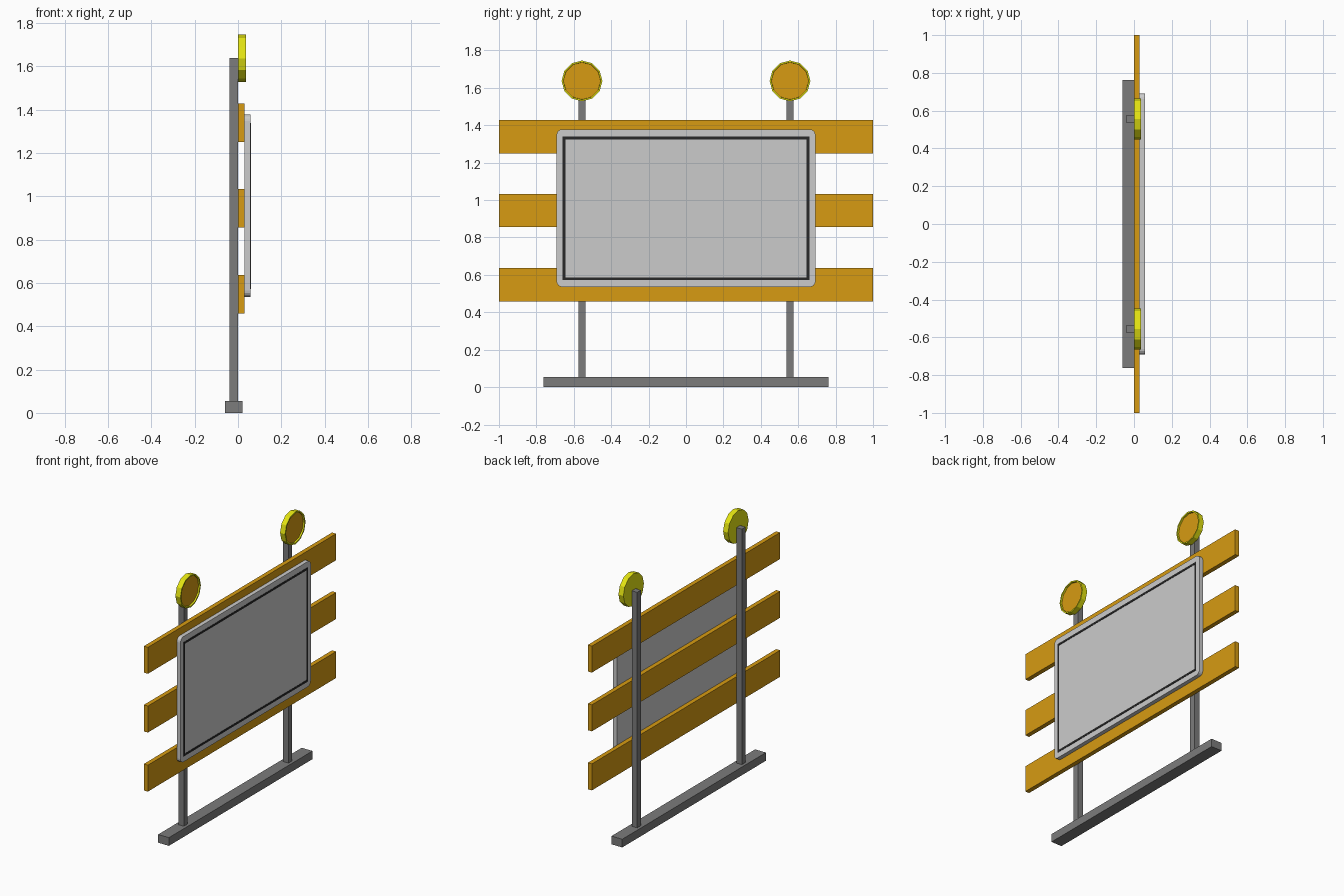
import bpy, bmesh, math
from mathutils import Matrix

cube = bpy.data.objects.get("Cube")
if cube:
    bpy.data.objects.remove(cube, do_unlink=True)


def material(name, rgb):
    m = bpy.data.materials.new(name)
    m.use_nodes = True
    m.diffuse_color = (*rgb, 1)
    m.node_tree.nodes["Principled BSDF"].inputs["Base Color"].default_value = (*rgb, 1)
    return m


ORANGE = material("orange", (0.68, 0.33, 0.006))
YELLOW = material("yellow", (0.78, 0.78, 0.006))
STEEL = material("steel grey", (0.2, 0.2, 0.2))
PANEL = material("light grey", (0.6, 0.6, 0.6))
BLACK = material("black", (0.02, 0.02, 0.02))


def finish(name, bm, *mats):
    bmesh.ops.recalc_face_normals(bm, faces=bm.faces)
    mesh = bpy.data.meshes.new(name)
    bm.to_mesh(mesh)
    bm.free()
    for m in mats:
        mesh.materials.append(m)
    obj = bpy.data.objects.new(name, mesh)
    bpy.context.collection.objects.link(obj)
    return obj


def box(name, xs, ys, zs, mat):
    bm = bmesh.new()
    size = [b - a for a, b in (xs, ys, zs)]
    mid = [(a + b) / 2 for a, b in (xs, ys, zs)]
    bmesh.ops.create_cube(bm, size=1, matrix=Matrix.Translation(mid) @ Matrix.Diagonal((*size, 1)))
    return finish(name, bm, mat)


# Base rail and planks
box("base_rail", (-0.06, 0.02), (-0.763, 0.763), (0, 0.055), STEEL)
for name, z in (("lower", 0.547), ("middle", 0.944), ("upper", 1.339)):
    box(name + "_plank", (0, 0.03), (-1, 1), (z - 0.089, z + 0.089), ORANGE)


# Lamp: twelve-sided housing with a recessed lens
def lamp(name, y, z, radius=0.109, depth=0.037):
    bm = bmesh.new()
    place = Matrix.Translation((depth / 2, y, z)) @ Matrix.Rotation(math.pi / 2, 4, 'Y')
    bmesh.ops.create_cone(bm, cap_ends=True, segments=12, radius1=radius,
                          radius2=radius, depth=depth, matrix=place)
    bm.normal_update()
    lens = max(bm.faces, key=lambda f: f.calc_center_median().x)
    bmesh.ops.inset_region(bm, faces=[lens], thickness=0.009)
    bmesh.ops.inset_region(bm, faces=[lens], thickness=0.001, depth=-0.01)
    lens.material_index = 1
    finish(name, bm, YELLOW, ORANGE)


for side, y in (("left", 0.556), ("right", -0.556)):
    box(side + "_post", (-0.04, 0), (y - 0.02, y + 0.02), (0.055, 1.638), STEEL)
    lamp(side + "_lamp", y, 1.637)

# Sign board with rounded corners
sign = box("sign_board", (0.03, 0.057), (-0.692, 0.692), (0.535, 1.378), PANEL)
bm = bmesh.new()
bm.from_mesh(sign.data)
corners = [e for e in bm.edges if abs(e.verts[0].co.x - e.verts[1].co.x) > 0.01]
bmesh.ops.bevel(bm, geom=corners, offset=0.03, segments=4, profile=0.5, affect='EDGES')
bm.to_mesh(sign.data)
bm.free()

# Thin black border line on the sign
y, low, high, w = 0.659, 0.572, 1.339, 0.014
xs = (0.057, 0.059)
for name, z in (("bottom", low), ("top", high - w)):
    box(name + "_border", xs, (-y, y), (z, z + w), BLACK)
for name, a in (("left", y - w), ("right", -y)):
    box(name + "_border", xs, (a, a + w), (low + w, high - w), BLACK)
